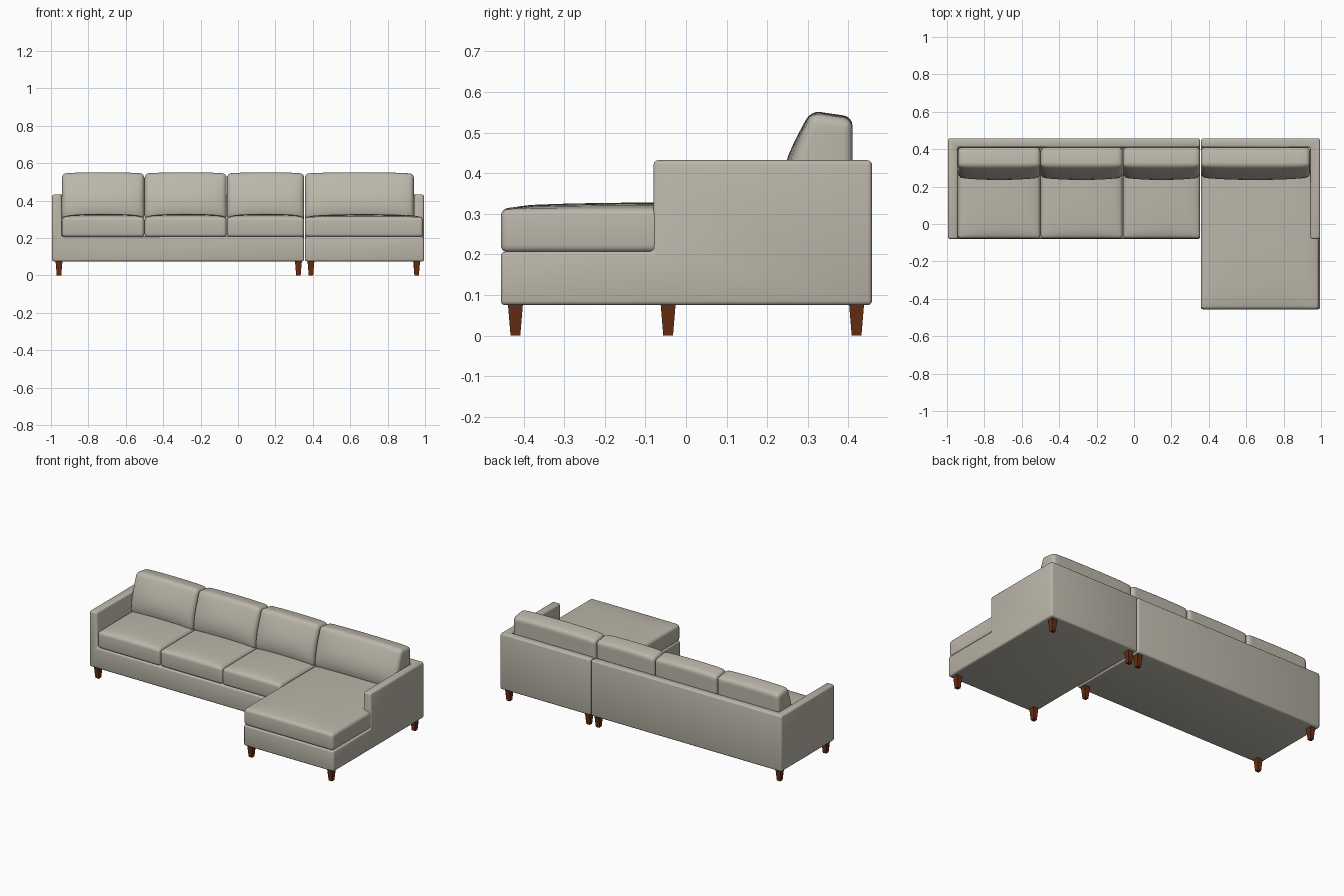
import bpy, bmesh, math

if "Cube" in bpy.data.objects:
    bpy.data.objects.remove(bpy.data.objects["Cube"], do_unlink=True)


def material(name, rgb):
    m = bpy.data.materials.new(name)
    m.use_nodes = True
    m.diffuse_color = (*rgb, 1)
    bsdf = m.node_tree.nodes["Principled BSDF"]
    bsdf.inputs["Base Color"].default_value = (*rgb, 1)
    bsdf.inputs["Roughness"].default_value = 0.8
    return m


fabric = material("warm grey fabric", (0.50, 0.47, 0.40))
wood = material("reddish brown wood", (0.13, 0.027, 0.006))


def mapped_block(name, mat, shape, na=1, nb=1):
    """Unit block with na x nb cells on two faces, placed by shape(a, b, c)."""
    bm = bmesh.new()
    bmesh.ops.create_grid(bm, x_segments=na, y_segments=nb, size=0.5)
    out = bmesh.ops.extrude_face_region(bm, geom=bm.faces[:], use_keep_orig=True)
    top = {v for v in out["geom"] if isinstance(v, bmesh.types.BMVert)}
    for v in bm.verts:
        v.co = shape(v.co.x + 0.5, v.co.y + 0.5, 1 if v in top else 0)
    bmesh.ops.recalc_face_normals(bm, faces=bm.faces[:])
    mesh = bpy.data.meshes.new(name)
    bm.to_mesh(mesh)
    bm.free()
    mesh.materials.append(mat)
    ob = bpy.data.objects.new(name, mesh)
    bpy.context.collection.objects.link(ob)
    return ob


def mix(p, q, t):
    return p + (q - p) * t


def box(name, xs, ys, zs):
    return mapped_block(name, fabric, lambda a, b, c: (mix(*xs, a), mix(*ys, b), mix(*zs, c)))


def finish(ob, radius, segments, cutters=()):
    """Cut, round the sharp edges and shade smooth."""
    bpy.ops.object.select_all(action="DESELECT")
    bpy.context.view_layer.objects.active = ob
    ob.select_set(True)
    for cutter in cutters:
        cutter.hide_render = True
        mod = ob.modifiers.new("cut", "BOOLEAN")
        mod.operation, mod.solver, mod.object = "DIFFERENCE", "EXACT", cutter
        bpy.ops.object.modifier_apply(modifier=mod.name)
        bpy.data.objects.remove(cutter, do_unlink=True)
    mod = ob.modifiers.new("round", "BEVEL")
    mod.width, mod.segments = radius, segments
    mod.limit_method, mod.angle_limit = "ANGLE", math.radians(40)
    bpy.ops.object.modifier_apply(modifier=mod.name)
    bpy.ops.object.shade_smooth_by_angle(angle=math.radians(40))


def hump(t):
    return 1 - (2 * t - 1) ** 2


def seat_cushion(name, x0, x1, y0, crown):
    def shape(a, b, c):
        puff = crown * math.sqrt(hump(a)) * hump(b) ** 0.4
        return mix(x0, x1, a), mix(y0, 0.41, b), mix(0.205, 0.312 + puff, c)
    finish(mapped_block(name, fabric, shape, 12, 12), 0.018, 4)


def back_cushion(name, x0, x1):
    def shape(a, b, c):
        side = hump(a) ** 0.5
        front = mix(0.25, 0.308, b) - (0.012 + 0.022 * side) * math.sin(math.pi * b ** 0.8)
        top = mix(0.547, 0.532, c) + 0.007 * side
        return mix(x0, x1, a), mix(front, 0.41, c), mix(0.30, top, b)
    finish(mapped_block(name, fabric, shape, 12, 7), 0.022, 4)


# Upholstered frames: solid blocks with the seating area cut away
sofa = box("sofa_frame", (-0.995, 0.353), (-0.08, 0.458), (0.075, 0.432))
finish(sofa, 0.011, 3, [box("sofa_cutter", (-0.942, 1), (-1, 0.41), (0.207, 1))])

chaise = box("chaise_frame", (0.358, 0.995), (-0.456, 0.458), (0.075, 0.432))
finish(chaise, 0.011, 3, [
    box("chaise_seat_cutter", (0, 0.942), (-1, 0.41), (0.207, 1)),
    box("chaise_front_cutter", (0, 1.2), (-1, -0.08), (0.207, 1))])

# Loose cushions
spans = [(-0.941, -0.501), (-0.499, -0.061), (-0.059, 0.354)]
for i, (x0, x1) in enumerate(spans, 1):
    seat_cushion(f"seat_cushion_{i}", x0, x1, -0.078, 0.018)
    back_cushion(f"back_cushion_{i}", x0, x1)
seat_cushion("chaise_cushion", 0.358, 0.99, -0.456, 0.016)
back_cushion("chaise_back_cushion", 0.358, 0.94)


# Tapered square legs
def leg(name, x, y):
    def shape(a, b, c):
        w = mix(0.024, 0.037, c)
        return x + (a - 0.5) * w, y + (b - 0.5) * w, 0.078 * c
    mapped_block(name, wood, shape)


for part, xs, ys in (("sofa", (-0.957, 0.323), (-0.044, 0.42)),
                     ("chaise", (0.39, 0.955), (-0.42, 0.42))):
    for side, x in zip(("right", "left"), xs):
        for end, y in zip(("front", "back"), ys):
            leg(f"{part}_leg_{end}_{side}", x, y)
